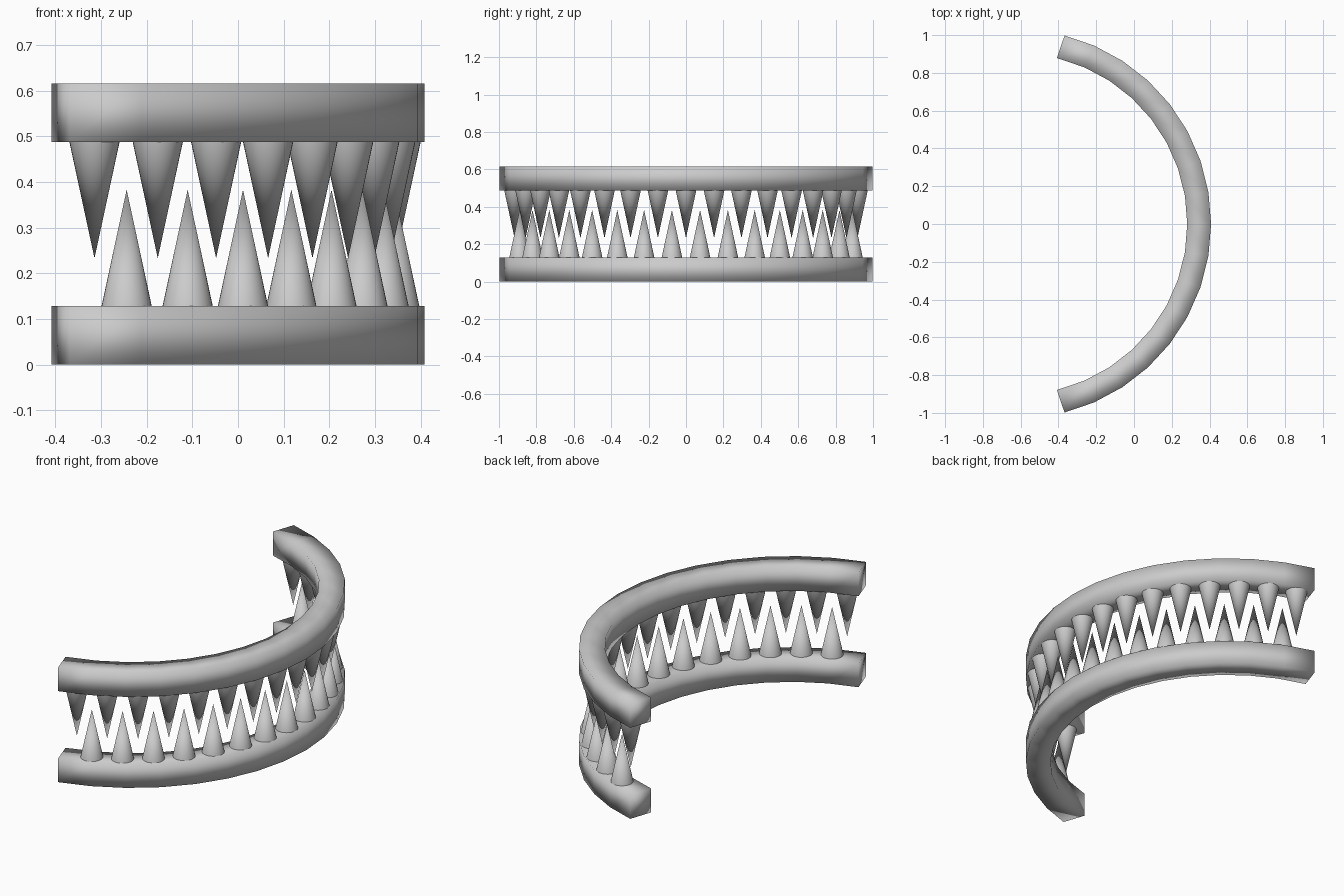
import bpy, bmesh, math

if "Cube" in bpy.data.objects:
    bpy.data.objects.remove(bpy.data.objects["Cube"])

CX, R = -0.622, 0.967          # arc centre on x, mean radius
HALF, BAR_H = 0.063, 0.128     # bar half width, bar height
SEGS, END = 16, math.radians(76)
UPPER_Z, TOOTH_H, TOOTH_R = 0.488, 0.255, 0.055
STEP = math.radians(8.93)      # angle between neighbouring teeth


def add_object(name, bm):
    bmesh.ops.recalc_face_normals(bm, faces=bm.faces[:])
    mesh = bpy.data.meshes.new(name)
    bm.to_mesh(mesh)
    bm.free()
    obj = bpy.data.objects.new(name, mesh)
    bpy.context.collection.objects.link(obj)
    return obj


# curved gum bar: square section swept along the arc, softly shaded
def bar(name, z):
    bm = bmesh.new()
    rings = []
    for i in range(SEGS + 1):
        a = -END + 2 * END * i / SEGS
        # end cuts are square to the last straight segment
        n = a + (END / SEGS if i == 0 else -END / SEGS if i == SEGS else 0)
        x, y = CX + R * math.cos(a), R * math.sin(a)
        rings.append([bm.verts.new((x + s * HALF * math.cos(n), y + s * HALF * math.sin(n), z + h))
                      for s, h in ((-1, 0), (1, 0), (1, BAR_H), (-1, BAR_H))])
    for p, q in zip(rings, rings[1:]):
        for k in range(4):
            j = (k + 1) % 4
            bm.faces.new((p[k], p[j], q[j], q[k]))
    bm.faces.new(rings[0])
    bm.faces.new(rings[-1])
    for f in bm.faces:
        f.smooth = True
    add_object(name, bm)


# row of cone teeth centred on the arc
def teeth(name, count, base_z, direction):
    bm = bmesh.new()
    for i in range(count):
        a = (i - (count - 1) / 2) * STEP
        x, y = CX + R * math.cos(a), R * math.sin(a)
        tip = bm.verts.new((x, y, base_z + direction * TOOTH_H))
        ring = [bm.verts.new((x + TOOTH_R * math.cos(t), y + TOOTH_R * math.sin(t), base_z))
                for t in (2 * math.pi * k / 32 for k in range(32))]
        for k in range(32):
            bm.faces.new((ring[k], ring[(k + 1) % 32], tip)).smooth = True
        bm.faces.new(ring)
    obj = add_object(name, bm)
    bpy.context.view_layer.objects.active = obj
    obj.select_set(True)
    bpy.ops.object.shade_smooth_by_angle(angle=math.radians(40))
    obj.select_set(False)


bar("lower_gum", 0)
bar("upper_gum", UPPER_Z)
teeth("lower_teeth", 16, BAR_H, 1)
teeth("upper_teeth", 17, UPPER_Z, -1)
